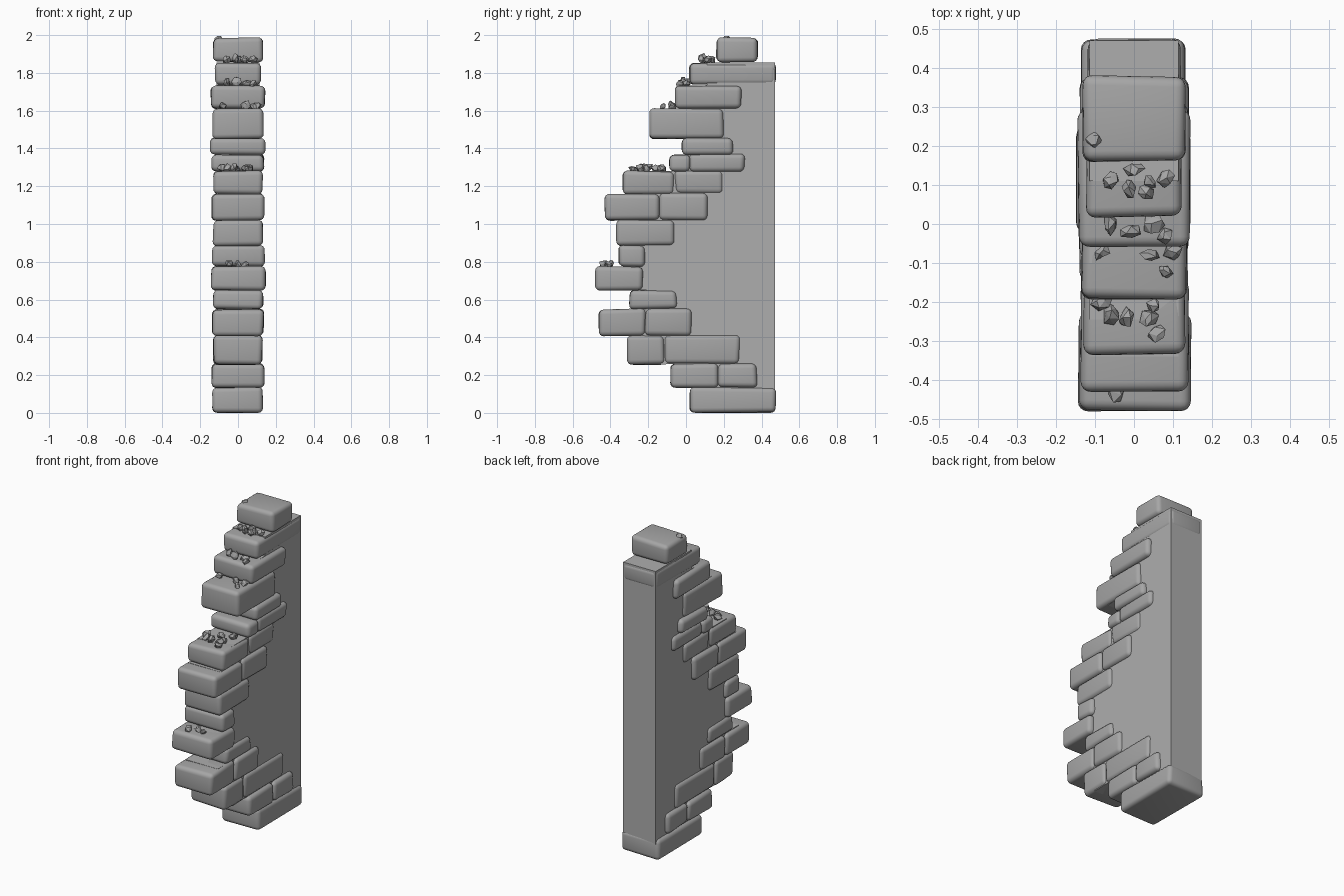
import bpy
import bmesh
import random
from mathutils import Matrix, Vector, Euler

random.seed(7)

default_cube = bpy.data.objects.get("Cube")
if default_cube:
    bpy.data.objects.remove(default_cube, do_unlink=True)


def make_material(name, grey):
    material = bpy.data.materials.new(name)
    material.use_nodes = True
    colour = (grey, grey, grey, 1)
    material.diffuse_color = colour
    material.node_tree.nodes["Principled BSDF"].inputs["Base Color"].default_value = colour
    return material


stone_grey = make_material("stone grey", 0.38)
wall_grey = make_material("wall core grey", 0.42)


def make_object(name, bm, material):
    bmesh.ops.recalc_face_normals(bm, faces=bm.faces)
    mesh = bpy.data.meshes.new(name)
    bm.to_mesh(mesh)
    bm.free()
    mesh.materials.append(material)
    obj = bpy.data.objects.new(name, mesh)
    bpy.context.scene.collection.objects.link(obj)
    return obj


def jitter(amount):
    return Vector([random.uniform(-amount, amount) for axis in range(3)])


def make_stone(name, half_width, front, back, bottom, top):
    """A worn block: a slightly skewed box with rounded edges."""
    bm = bmesh.new()
    size = Vector((2 * half_width, back - front, top - bottom))
    centre = Vector((0, (front + back) / 2, (bottom + top) / 2))
    bmesh.ops.create_cube(bm, size=1)
    for vert in bm.verts:
        vert.co = centre + vert.co * size + jitter(0.005)
        vert.co.z = max(vert.co.z, 0)
    obj = make_object(name, bm, stone_grey)
    bevel = obj.modifiers.new("rounded edges", "BEVEL")
    bevel.width = 0.026
    bevel.segments = 4
    for polygon in obj.data.polygons:
        polygon.use_smooth = True


def make_pebble(name, x, y, ledge):
    """A small faceted chip resting on a ledge."""
    bm = bmesh.new()
    bmesh.ops.create_icosphere(bm, subdivisions=1, radius=1)
    size = Vector([random.uniform(0.017, 0.028) for axis in range(3)])
    turn = Euler(jitter(3)).to_matrix()
    for vert in bm.verts:
        vert.co = turn @ ((vert.co + jitter(0.25)) * size)
    lowest = min(vert.co.z for vert in bm.verts)
    lift = Vector((x, y, ledge - lowest - 0.006))
    bmesh.ops.transform(bm, matrix=Matrix.Translation(lift), verts=bm.verts)
    make_object(name, bm, stone_grey)


# Courses from the ground up: half width, bottom, top, then the block joints
courses = [
    (0.133, 0, 0.135, (0.02, 0.475)),
    (0.138, 0.135, 0.26, (-0.08, 0.17, 0.375)),
    (0.128, 0.255, 0.41, (-0.31, -0.115, 0.285)),
    (0.135, 0.41, 0.55, (-0.46, -0.215, 0.03)),
    (0.133, 0.55, 0.65, (-0.3, -0.05)),
    (0.143, 0.65, 0.775, (-0.48, -0.23)),
    (0.138, 0.775, 0.885, (-0.355, -0.215)),
    (0.133, 0.885, 1.02, (-0.365, -0.06)),
    (0.138, 1.02, 1.16, (-0.43, -0.145, 0.11)),
    (0.128, 1.16, 1.28, (-0.335, -0.06, 0.195)),
    (0.138, 1.28, 1.37, (-0.085, 0.02, 0.31)),
    (0.147, 1.37, 1.455, (-0.02, 0.25)),
    (0.132, 1.45, 1.61, (-0.19, 0.2)),
    (0.143, 1.61, 1.73, (-0.06, 0.295)),
    (0.122, 1.735, 1.855, (0.02, 0.477)),
    (0.13, 1.86, 1.985, (0.16, 0.38)),
]
for row, (half_width, bottom, top, joints) in enumerate(courses, 1):
    for block, (front, back) in enumerate(zip(joints, joints[1:]), 1):
        make_stone(f"stone_course_{row}_block_{block}", half_width, front, back, bottom, top)

# Flat wall core, its stepped front edge hidden inside the stones
core_half_width = 0.115
core_back = 0.472
outline = [(core_back, 0.1)]
for half_width, bottom, top, joints in courses[1:-1]:
    edge = joints[0] + 0.09
    outline += [(edge, max(bottom, 0.1)), (edge, top)]
outline.append((core_back, courses[-2][2]))
bm = bmesh.new()
side = bm.faces.new([bm.verts.new((-core_half_width, y, z)) for y, z in outline])
extruded = bmesh.ops.extrude_face_region(bm, geom=[side])["geom"]
far_verts = [item for item in extruded if isinstance(item, bmesh.types.BMVert)]
bmesh.ops.translate(bm, vec=(2 * core_half_width, 0, 0), verts=far_verts)
bmesh.ops.triangulate(bm, faces=[face for face in bm.faces if len(face.verts) > 4])
make_object("wall_core", bm, wall_grey)

# Loose chips on the ledges: ledge height, then positions
rubble = {
    0.775: [(-0.05, -0.43), (0, -0.4), (0.04, -0.41)],
    1.28: [(-0.08, -0.2), (-0.06, -0.23), (-0.02, -0.24), (0.05, -0.21),
           (0.06, -0.28), (0.04, -0.24), (-0.01, -0.16), (0.06, -0.13)],
    1.61: [(-0.08, -0.07), (0.04, -0.08), (0.08, -0.12), (0.1, -0.07)],
    1.73: [(-0.06, 0), (-0.01, -0.02), (0.05, 0), (0.08, -0.03)],
    1.855: [(-0.06, 0.11), (0, 0.14), (-0.01, 0.09), (0.04, 0.11),
            (0.08, 0.12), (0.03, 0.08)],
    1.97: [(-0.105, 0.215)],
}
for ledge, spots in rubble.items():
    for x, y in spots:
        make_pebble("rubble_chip", x, y, ledge)
